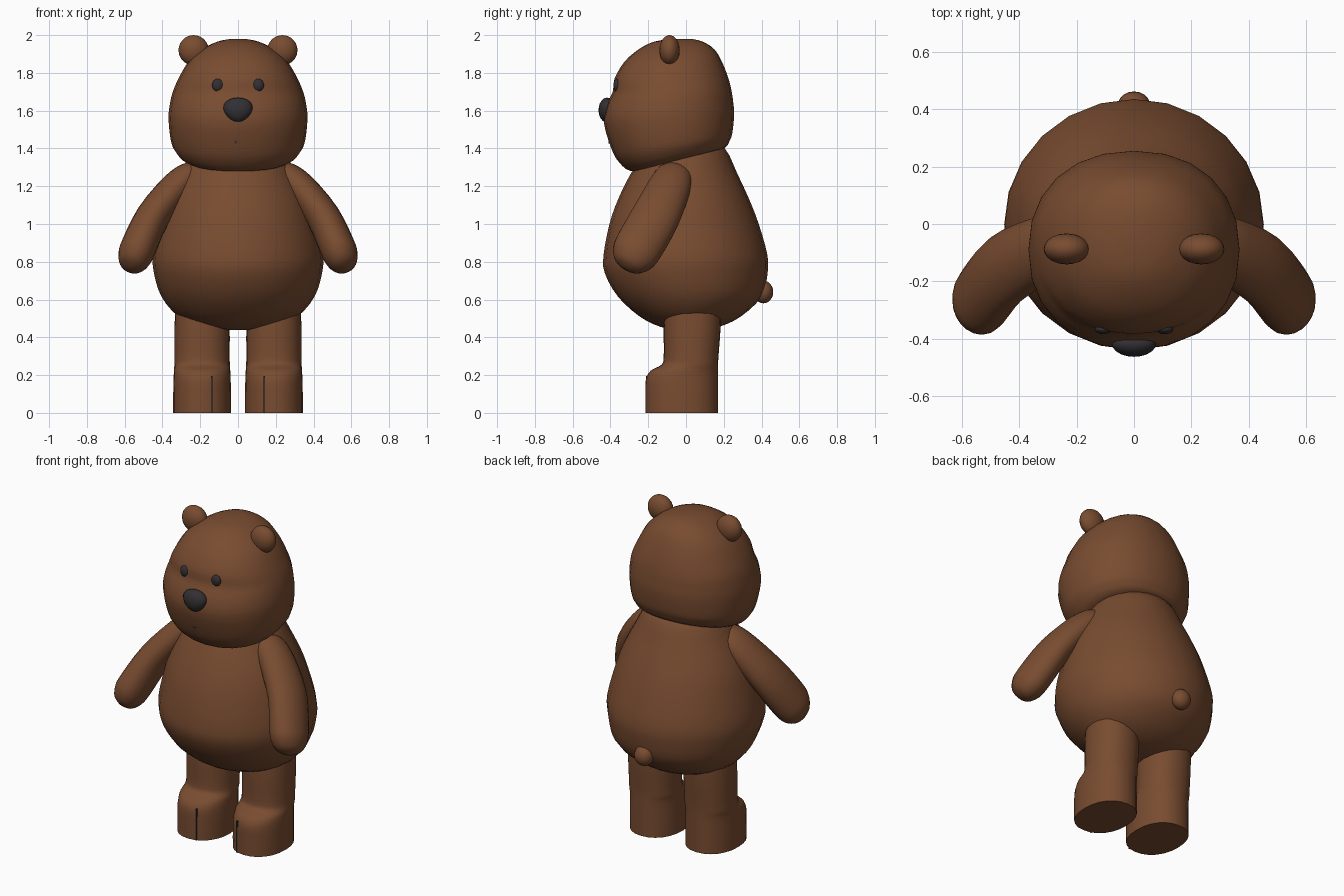
import bpy, bmesh, math
from mathutils import Vector, Matrix

if "Cube" in bpy.data.objects:
    bpy.data.objects.remove(bpy.data.objects["Cube"])


def material(name, rgb):
    m = bpy.data.materials.new(name)
    m.diffuse_color = (*rgb, 1)
    m.use_nodes = True
    m.node_tree.nodes["Principled BSDF"].inputs["Base Color"].default_value = m.diffuse_color
    return m


FUR = material("brown fur", (0.19, 0.072, 0.03))
DARK = material("dark nose", (0.032, 0.029, 0.032))


def finish(name, bm, mat, mirror=False, angle=50):
    bmesh.ops.recalc_face_normals(bm, faces=bm.faces)
    me = bpy.data.meshes.new(name)
    bm.to_mesh(me)
    bm.free()
    me.materials.append(mat)
    ob = bpy.data.objects.new(name, me)
    bpy.context.collection.objects.link(ob)
    bpy.ops.object.select_all(action='DESELECT')
    ob.select_set(True)
    bpy.context.view_layer.objects.active = ob
    bpy.ops.object.shade_smooth_by_angle(angle=math.radians(angle))
    if mirror:
        ob.modifiers.new("mirror", 'MIRROR')
    return ob


def smooth_rows(rows, steps):
    """Catmull-Rom interpolation between rows of ring parameters."""
    out = []
    for i in range(len(rows) - 1):
        a, b, c, d = (rows[max(0, min(len(rows) - 1, k))] for k in range(i - 1, i + 3))
        for s in range(steps):
            t = s / steps
            out.append([0.5 * (2 * q + (r - p) * t + (2 * p - 5 * q + 4 * r - w) * t * t
                               + (3 * q - p - 3 * r + w) * t ** 3)
                        for p, q, r, w in zip(a, b, c, d)])
    return out + [list(rows[-1])]


def skin(rings):
    bm = bmesh.new()
    loops = [[bm.verts.new(p) for p in ring] for ring in rings]
    n = len(loops[0])
    for a, b in zip(loops, loops[1:]):
        for i in range(n):
            j = (i + 1) % n
            bm.faces.new((a[i], a[j], b[j], b[i]))
    bm.faces.new(loops[0])
    bm.faces.new(loops[-1])
    return bm


def stacked(rows, cx=0, power=2.0, n=24, steps=3):
    """Loft of upright rings: (z, half width, front y, back y, tilt)."""
    rings = []
    for z, rx, yf, yb, tilt in smooth_rows(rows, steps):
        ring = []
        for i in range(n):
            a = 2 * math.pi * i / n
            c, s = (math.copysign(abs(f) ** (2 / power), f) for f in (math.cos(a), math.sin(a)))
            y = (yf + yb) / 2 + (yb - yf) / 2 * s
            ring.append((cx + rx * c, y, z + tilt * y))
        rings.append(ring)
    return skin(rings)


def ball(center, size, taper=0, tilt=0):
    bm = bmesh.new()
    bmesh.ops.create_uvsphere(bm, u_segments=20, v_segments=12, radius=1)
    for v in bm.verts:
        v.co.x *= 1 + taper * v.co.z
    bm.transform(Matrix.Translation(center) @ Matrix.Rotation(tilt, 4, 'Y')
                 @ Matrix.Diagonal((*size, 1)))
    return bm


def box(center, size):
    bm = bmesh.new()
    bmesh.ops.create_cube(bm, size=1)
    bm.transform(Matrix.Translation(center) @ Matrix.Diagonal((*size, 1)))
    return bm


# Pear-shaped body
finish("body", stacked([
    (.44, .08, -.06, .09, 0), (.457, .19, -.14, .18, 0), (.51, .315, -.245, .29, 0),
    (.615, .405, -.36, .40, 0), (.74, .445, -.43, .432, 0), (.84, .45, -.436, .43, 0),
    (1.0, .415, -.405, .385, 0), (1.13, .375, -.36, .335, 0), (1.27, .305, -.29, .27, 0),
    (1.40, .23, -.20, .205, 0), (1.44, .15, -.10, .10, 0)]), FUR)

# Head with brow, soft muzzle and a tilted underside
finish("head", stacked([
    (1.335, .15, -.18, .10, .25), (1.352, .275, -.29, .205, .25), (1.395, .33, -.355, .23, .19),
    (1.449, .355, -.395, .245, .126), (1.563, .368, -.435, .255, .06), (1.64, .36, -.42, .25, .02),
    (1.70, .345, -.388, .242, 0), (1.77, .315, -.378, .225, 0), (1.86, .262, -.325, .19, 0),
    (1.925, .19, -.25, .15, 0), (1.965, .11, -.17, .09, 0), (1.98, .04, -.07, .03, 0)],
    power=2.2), FUR)

# Legs with feet stepping forward
finish("legs", stacked([
    (0, .153, -.215, .17, 0), (.10, .153, -.215, .17, 0), (.18, .151, -.212, .17, 0),
    (.225, .149, -.185, .17, 0), (.255, .147, -.13, .17, 0), (.30, .146, -.118, .172, 0),
    (.45, .146, -.118, .183, 0), (.60, .14, -.11, .185, 0)], cx=.19, power=2.2), FUR, True)

# Arms: elliptical rings along a path (x, y, z, depth radius, width radius)
path = smooth_rows([
    (.215, -.045, 1.305, .045, .035), (.25, -.06, 1.265, .095, .07), (.33, -.09, 1.19, .115, .085),
    (.45, -.16, 1.04, .13, .09), (.525, -.25, .88, .13, .095), (.55, -.285, .82, .115, .088),
    (.57, -.31, .78, .075, .06), (.578, -.32, .765, .02, .015)], 3)
rings = []
for i, (x, y, z, ru, rv) in enumerate(path):
    d = (Vector(path[min(i + 1, len(path) - 1)][:3]) - Vector(path[max(i - 1, 0)][:3])).normalized()
    u = Vector((0, 1, 0))
    u = (u - d * u.dot(d)).normalized()
    v = d.cross(u)
    rings.append([Vector((x, y, z)) + u * ru * math.cos(k * math.pi / 10)
                  + v * rv * math.sin(k * math.pi / 10) for k in range(20)])
finish("arms", skin(rings), FUR, True, 80)

# Ears and tail
finish("ears", ball((.235, -.087, 1.92), (.08, .054, .08), 0, .3), FUR, True)
finish("tail", ball((0, .41, .64), (.058, .052, .06)), FUR)

# Face details
finish("eyes", ball((.107, -.366, 1.735), (.03, .018, .034)), DARK, True)
finish("nose", ball((0, -.418, 1.603), (.076, .045, .066), .2), DARK)
finish("mouth", box((-.012, -.404, 1.44), (.012, .01, .03)), DARK)

# Thin seam on the front of each foot
finish("foot_seams", box((.14, -.207, .097), (.008, .01, .194)), DARK, True)
